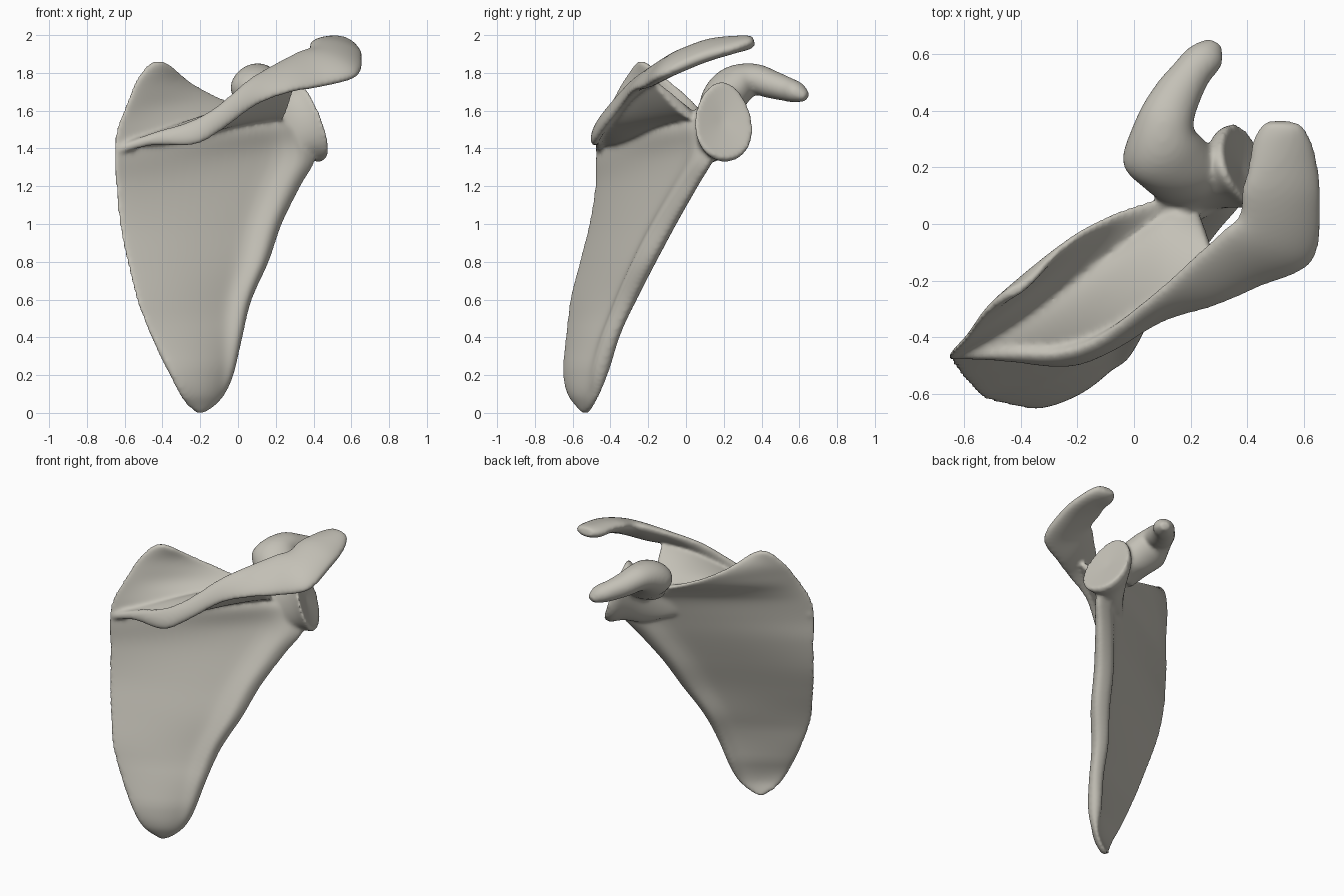
import bpy
import bmesh
import math
from mathutils import Vector

default_cube = bpy.data.objects.get("Cube")
if default_cube:
    bpy.data.objects.remove(default_cube, do_unlink=True)


def spline(rows, steps):
    """Smoothly interpolate rows of numbers (Catmull-Rom)."""
    result = []
    last = len(rows) - 1
    for i in range(last):
        before, start = rows[max(i - 1, 0)], rows[i]
        end, after = rows[i + 1], rows[min(i + 2, last)]
        for k in range(steps):
            t = k / steps
            result.append([
                b + 0.5 * t * (c - a + t * (2 * a - 5 * b + 4 * c - d
                                            + t * (3 * (b - c) + d - a)))
                for a, b, c, d in zip(before, start, end, after)])
    result.append(list(rows[last]))
    return result


def skin(bm, loops, first_tip, last_tip):
    """Bridge a series of closed loops and close both ends with fans."""
    rings = [[bm.verts.new(point) for point in loop] for loop in loops]
    count = len(rings[0])
    faces = []
    for lower, upper in zip(rings, rings[1:]):
        for i in range(count):
            j = (i + 1) % count
            faces.append(bm.faces.new((lower[i], lower[j], upper[j], upper[i])))
    for ring, tip in ((rings[0], first_tip), (rings[-1], last_tip)):
        centre = bm.verts.new(tip)
        for i in range(count):
            faces.append(bm.faces.new((ring[i], ring[(i + 1) % count], centre)))
    bmesh.ops.recalc_face_normals(bm, faces=faces)


def loft(bm, rows, steps=6, sides=28, taper=0.0, dish=0.0):
    """Oval sections: centre, half-width vector, half thickness."""
    rows = spline(rows, steps)
    centres = [Vector(row[:3]) for row in rows]
    last = len(rows) - 1
    loops = []
    for i, row in enumerate(rows):
        along = (centres[min(i + 1, last)] - centres[max(i - 1, 0)]).normalized()
        wide = Vector(row[3:6])
        thin = along.cross(wide).normalized() * row[6]
        loop = []
        for k in range(sides):
            angle = math.tau * k / sides
            c, s = math.cos(angle), math.sin(angle)
            loop.append(centres[i] + wide * c + thin * s * (1 - taper * c))
        loops.append(loop)
    skin(bm, loops, centres[0], centres[-1] - along * dish)


def add_blade(bm):
    # height, inner edge x y, outer edge x y, belly, outer rim thickness
    rows = [
        (0.00, -0.22, -0.54, -0.18, -0.52, 0.00, 0.00),
        (0.04, -0.27, -0.58, -0.12, -0.49, 0.01, 0.00),
        (0.10, -0.31, -0.62, -0.07, -0.46, 0.02, 0.00),
        (0.20, -0.36, -0.64, -0.03, -0.43, 0.02, 0.02),
        (0.40, -0.46, -0.63, 0.02, -0.37, 0.02, 0.04),
        (0.60, -0.54, -0.61, 0.07, -0.28, 0.02, 0.06),
        (0.80, -0.59, -0.56, 0.16, -0.18, 0.02, 0.07),
        (1.00, -0.63, -0.51, 0.23, -0.07, 0.02, 0.07),
        (1.20, -0.65, -0.48, 0.33, 0.05, 0.01, 0.06),
        (1.35, -0.66, -0.48, 0.41, 0.14, 0.00, 0.05),
        (1.48, -0.65, -0.46, 0.36, 0.16, 0.00, 0.02),
        (1.55, -0.63, -0.44, 0.24, 0.13, -0.01, 0.01),
        (1.62, -0.60, -0.41, 0.02, 0.07, -0.01, 0.00),
        (1.69, -0.57, -0.37, -0.14, 0.00, 0.00, 0.00),
        (1.76, -0.54, -0.33, -0.26, -0.09, 0.00, 0.00),
        (1.83, -0.49, -0.28, -0.34, -0.18, 0.00, 0.00),
        (1.86, -0.45, -0.25, -0.39, -0.22, 0.00, 0.00)]
    across = 28
    loops = []
    for z, xi, yi, xo, yo, belly, rim in spline(rows, 5):
        inner, outer = Vector((xi, yi, z)), Vector((xo, yo, z))
        span = outer - inner
        back = Vector((span.y, -span.x, 0)).normalized()
        low = 0.02 * max(0, 1 - abs(z / 0.25 - 1))
        loop = []
        for k in range(across * 2):
            angle = math.pi * k / across
            u = 0.5 - 0.5 * math.cos(angle)
            side = math.copysign(1, math.sin(angle))
            point = inner + span * u
            half = 0.02 + low + rim * math.exp(-((u - 0.92) / 0.09) ** 2)
            # Swelling under the root of the ridge, on the front only
            if side > 0:
                reach = point.x + 0.65
                half += 0.08 * reach * math.exp(
                    -((z - 1.42 - 0.17 * reach) / 0.12) ** 2)
            half *= abs(math.sin(angle)) ** 0.6
            bow = belly * math.sin(math.pi * u)
            loop.append(point + back * (bow + side * half))
        loops.append(loop)
    skin(bm, loops, sum(loops[0], Vector()) / len(loops[0]),
         sum(loops[-1], Vector()) / len(loops[-1]))


bm = bmesh.new()
add_blade(bm)

# Neck widening into the dished, pear-shaped socket
loft(bm, [(0.05, -0.05, 1.46, 0, 0, 0.08, 0.005),
          (0.16, 0.04, 1.47, 0, 0, 0.13, 0.03),
          (0.25, 0.11, 1.49, -0.02, 0, 0.17, 0.07),
          (0.32, 0.16, 1.52, -0.05, 0, 0.18, 0.12),
          (0.37, 0.19, 1.54, -0.07, 0, 0.21, 0.16),
          (0.395, 0.20, 1.55, -0.07, 0, 0.2, 0.16)],
     taper=0.15, dish=0.02)

# Hooked process rising from a broad root and reaching forward
loft(bm, [(0.21, 0.12, 1.54, 0.10, 0.04, 0, 0.06),
          (0.17, 0.18, 1.64, 0.15, 0.03, -0.02, 0.11),
          (0.10, 0.26, 1.73, 0.14, 0.04, 0, 0.11),
          (0.11, 0.36, 1.765, 0.10, -0.02, 0, 0.085),
          (0.15, 0.45, 1.74, 0.075, -0.04, 0, 0.075),
          (0.20, 0.53, 1.715, 0.065, -0.03, 0, 0.065),
          (0.25, 0.59, 1.695, 0.06, -0.03, 0, 0.055),
          (0.28, 0.64, 1.67, 0.03, -0.01, 0, 0.025)])

# Crest of the ridge, twisting into the flat shoulder tip
loft(bm, [(-0.64, -0.46, 1.39, 0, 0, 0.02, 0.02),
          (-0.45, -0.46, 1.45, 0, 0.01, 0.035, 0.025),
          (-0.25, -0.47, 1.48, -0.02, 0.02, 0.06, 0.03),
          (-0.10, -0.42, 1.56, -0.02, 0.02, 0.06, 0.03),
          (0.08, -0.30, 1.70, -0.02, 0.04, 0.07, 0.03),
          (0.25, -0.20, 1.78, -0.03, 0.09, 0.08, 0.035),
          (0.38, -0.12, 1.82, -0.06, 0.10, 0.09, 0.045),
          (0.50, -0.05, 1.855, -0.13, 0.08, 0.07, 0.05),
          (0.52, 0.10, 1.915, -0.14, 0.02, 0.04, 0.05),
          (0.52, 0.22, 1.945, -0.12, -0.03, 0.02, 0.045),
          (0.51, 0.32, 1.96, -0.09, -0.02, 0, 0.04),
          (0.51, 0.36, 1.97, -0.05, 0, 0, 0.025)])

# Wall joining the crest to the blade, thicker at its root
loft(bm, [(-0.58, -0.44, 1.43, 0, -0.02, 0, 0.015),
          (-0.45, -0.40, 1.45, 0, -0.07, 0, 0.03),
          (-0.25, -0.335, 1.50, 0, -0.13, -0.01, 0.045),
          (-0.07, -0.25, 1.56, -0.02, -0.17, 0, 0.05),
          (0.12, -0.14, 1.63, 0, -0.18, 0.07, 0.05),
          (0.27, -0.08, 1.67, 0.04, -0.12, 0.12, 0.025)],
     taper=0.4)

mesh = bpy.data.meshes.new("shoulder_blade")
bm.to_mesh(mesh)
bm.free()
bone = bpy.data.objects.new("shoulder_blade", mesh)
bpy.context.collection.objects.link(bone)

# Fuse the parts into one smooth surface
fuse = bone.modifiers.new("fuse_parts", 'REMESH')
fuse.mode = 'VOXEL'
fuse.voxel_size = 0.011
fuse.use_smooth_shade = True
soften = bone.modifiers.new("soften_joins", 'SMOOTH')
soften.factor = 0.5
soften.iterations = 14

colour = (0.55, 0.53, 0.47, 1)
material = bpy.data.materials.new("warm grey bone")
material.use_nodes = True
material.diffuse_color = colour
shader = next(n for n in material.node_tree.nodes if n.type == 'BSDF_PRINCIPLED')
shader.inputs["Base Color"].default_value = colour
mesh.materials.append(material)
